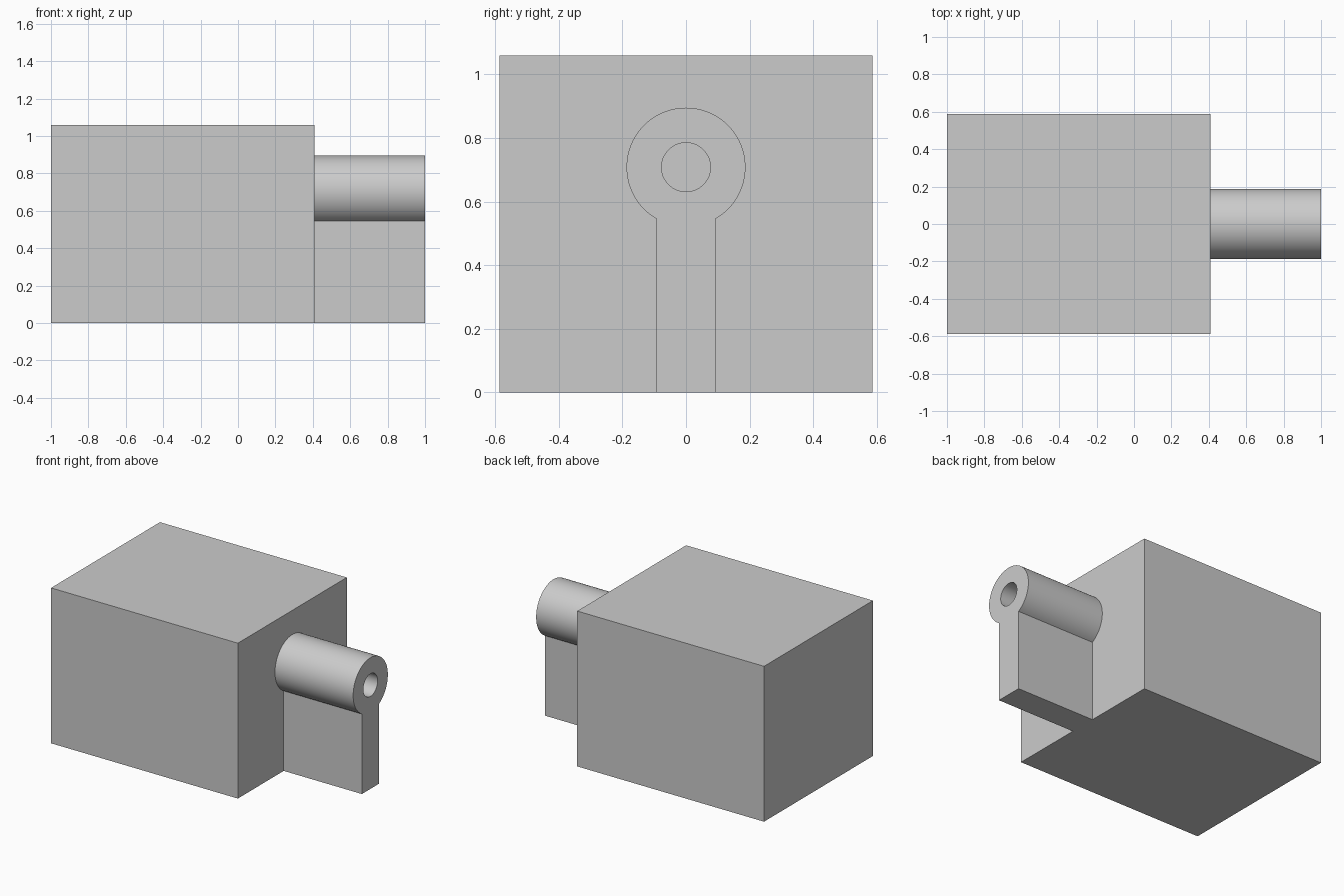
import bpy, bmesh, math
from mathutils import Vector

cube = bpy.data.objects.get("Cube")
if cube:
    bpy.data.objects.remove(cube, do_unlink=True)

grey = bpy.data.materials.new("plain_grey")
grey.use_nodes = True
colour = (0.6, 0.6, 0.6, 1)
grey.diffuse_color = colour
grey.node_tree.nodes["Principled BSDF"].inputs["Base Color"].default_value = colour

LEFT, FACE, END = -1.0, 0.41, 1.0      # x of block back, block face, tube end
DEPTH, HEIGHT = 1.174, 1.06
AXIS_Z, TUBE_R, HOLE_R, WEB_HALF = 0.708, 0.187, 0.077, 0.093


def add_object(name, bm):
    bmesh.ops.recalc_face_normals(bm, faces=bm.faces)
    mesh = bpy.data.meshes.new(name)
    bm.to_mesh(mesh)
    bm.free()
    obj = bpy.data.objects.new(name, mesh)
    bpy.context.collection.objects.link(obj)
    mesh.materials.append(grey)
    return obj


def arc(radius, start, sweep, count):
    angles = [start + sweep * i / count for i in range(count + 1)]
    return [(radius * math.sin(a), AXIS_Z - radius * math.cos(a)) for a in angles]


def add_loop(bm, points):
    verts = [bm.verts.new((FACE, y, z)) for y, z in points]
    return [bm.edges.new((v, verts[i - 1])) for i, v in enumerate(verts)]


# Main block
bm = bmesh.new()
bmesh.ops.create_cube(bm, size=1)
bmesh.ops.scale(bm, vec=(FACE - LEFT, DEPTH, HEIGHT), verts=bm.verts)
bmesh.ops.translate(bm, vec=((FACE + LEFT) / 2, 0, HEIGHT / 2), verts=bm.verts)
add_object("main_block", bm)

# Bored tube and its support web, extruded from one keyhole profile
bm = bmesh.new()
gap = math.asin(WEB_HALF / TUBE_R)
outer = arc(TUBE_R, gap, 2 * math.pi - 2 * gap, 80)
outer += [(-WEB_HALF, 0), (WEB_HALF, 0)]
bore = arc(HOLE_R, 0, 2 * math.pi, 64)[:-1]
edges = add_loop(bm, outer) + add_loop(bm, bore)
bmesh.ops.triangle_fill(bm, edges=edges, use_beauty=True)
result = bmesh.ops.extrude_face_region(bm, geom=bm.faces[:], use_keep_orig=True)
moved = [g for g in result["geom"] if isinstance(g, bmesh.types.BMVert)]
bmesh.ops.translate(bm, vec=Vector((END - FACE, 0, 0)), verts=moved)
support = add_object("tube_and_web", bm)

bpy.ops.object.select_all(action="DESELECT")
bpy.context.view_layer.objects.active = support
support.select_set(True)
bpy.ops.object.shade_smooth_by_angle(angle=math.radians(30))
